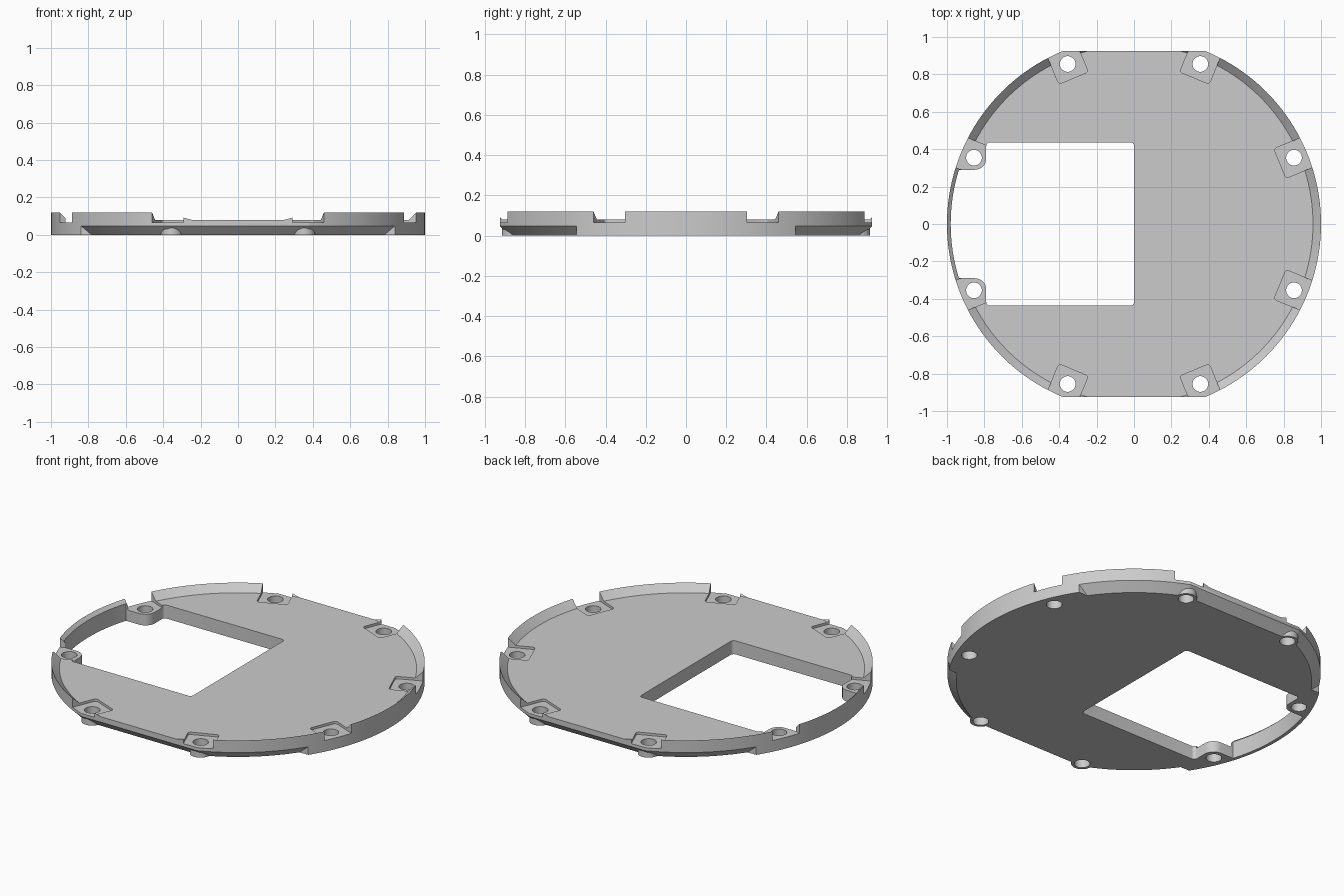
import bpy, bmesh, math
from mathutils import Vector, Matrix

if "Cube" in bpy.data.objects:
    bpy.data.objects.remove(bpy.data.objects["Cube"])

SEG = 160
HOLE_R = 0.926          # radius of the screw hole circle
ANGLES = [math.radians(22.5 + 45 * k) for k in range(8)]


def make(name, bm):
    bmesh.ops.recalc_face_normals(bm, faces=bm.faces[:])
    mesh = bpy.data.meshes.new(name)
    bm.to_mesh(mesh)
    bm.free()
    obj = bpy.data.objects.new(name, mesh)
    bpy.context.collection.objects.link(obj)
    return obj


def lathe(name, profile, closed):
    """Revolve (r, z) points; open profiles get flat caps."""
    bm = bmesh.new()
    rings = [[bm.verts.new((r * math.cos(2 * math.pi * i / SEG),
                            r * math.sin(2 * math.pi * i / SEG), z))
              for i in range(SEG)] for r, z in profile]
    pairs = list(zip(rings, rings[1:]))
    if closed:
        pairs.append((rings[-1], rings[0]))
    else:
        bm.faces.new(rings[0])
        bm.faces.new(rings[-1])
    for a, b in pairs:
        for i in range(SEG):
            j = (i + 1) % SEG
            bm.faces.new((a[i], a[j], b[j], b[i]))
    return make(name, bm)


def prism(name, pts, z0, z1, matrix=None):
    """Extrude a 2D outline from z0 to z1."""
    bm = bmesh.new()
    low = [bm.verts.new((x, y, z0)) for x, y in pts]
    top = [bm.verts.new((x, y, z1)) for x, y in pts]
    bm.faces.new(low)
    bm.faces.new(top)
    n = len(pts)
    for i in range(n):
        j = (i + 1) % n
        bm.faces.new((low[i], low[j], top[j], top[i]))
    if matrix:
        bm.transform(matrix)
    return make(name, bm)


def rounded(corners, steps=8):
    """Outline from (x, y, radius); rounded corners are right angles."""
    out = []
    n = len(corners)
    for i, (x, y, r) in enumerate(corners):
        p = Vector((x, y))
        if r == 0:
            out.append((x, y))
            continue
        u = (Vector(corners[i - 1][:2]) - p).normalized()
        v = (Vector(corners[(i + 1) % n][:2]) - p).normalized()
        for k in range(steps + 1):
            t = math.pi / 2 * k / steps
            q = p + (u + v) * r - v * r * math.cos(t) - u * r * math.sin(t)
            out.append((q.x, q.y))
    return out


def circle(x, y, r, n=40):
    return [(x + r * math.cos(2 * math.pi * i / n),
             y + r * math.sin(2 * math.pi * i / n)) for i in range(n)]


def box(x0, x1, y0, y1):
    return [(x0, y0), (x1, y0), (x1, y1), (x0, y1)]


def cut(obj, cutter):
    mod = obj.modifiers.new("cut", 'BOOLEAN')
    mod.operation = 'DIFFERENCE'
    mod.solver = 'EXACT'
    mod.object = cutter
    bpy.context.view_layer.objects.active = obj
    bpy.ops.object.modifier_apply(modifier=mod.name)
    bpy.data.objects.remove(cutter, do_unlink=True)


# Round plate with a sharp raised rim sloping down to the floor
plate = lathe("base_plate", [(1, 0), (1, 0.12), (0.957, 0.08)], False)

# Flat front and back sides
for s in (1, -1):
    cut(plate, prism("flat_cutter", box(-1.1, 1.1, s * 0.925, s * 1.2), -0.1, 0.3))

# Chamfer under the front and back, leaving round bosses at the holes
def keep_bosses(cutter):
    for a in ANGLES:
        if abs(math.sin(a)) > 0.5:
            cut(cutter, prism("boss", circle(HOLE_R * math.cos(a),
                                             HOLE_R * math.sin(a), 0.058), -0.2, 0.2))

ring = lathe("ring_cutter", [(0.942, -0.01), (1.02, 0.068), (1.02, -0.01)], True)
cut(ring, prism("side_keeper", box(-1.2, 1.2, -0.543, 0.543), -0.2, 0.2))
keep_bosses(ring)
cut(plate, ring)
for s in (1, -1):
    # the outline is (y, z) and is extruded along x
    to_x = Matrix(((0, 0, 1, 0), (1, 0, 0, 0), (0, 1, 0, 0), (0, 0, 0, 1)))
    edge = prism("edge_cutter", [(s * 0.867, -0.01), (s * 0.945, 0.068),
                                 (s * 0.945, -0.01)], -0.6, 0.6, to_x)
    keep_bosses(edge)
    cut(plate, edge)

# Window opening that steps around the two left bosses and follows the rim
a0 = math.asin(0.29 / 0.98)
arc = [(-0.98 * math.cos(a0 - 2 * a0 * i / 16),
        0.98 * math.sin(a0 - 2 * a0 * i / 16), 0) for i in range(17)]
window = ([(0, 0.437, 0.02), (-0.79, 0.437, 0.02), (-0.79, 0.29, 0.06)] + arc +
          [(-0.79, -0.29, 0.06), (-0.79, -0.437, 0.02), (0, -0.437, 0.02)])
cut(plate, prism("window_cutter", rounded(window), -0.1, 0.3))

# Recessed screw pads and through holes
pad = rounded([(0.845, -0.085, 0.015), (1.15, -0.085, 0),
               (1.15, 0.085, 0), (0.845, 0.085, 0.015)], 4)
for a in ANGLES:
    cut(plate, prism("pad_cutter", pad, 0.066, 0.3, Matrix.Rotation(a, 4, 'Z')))
    cut(plate, prism("hole_cutter", circle(HOLE_R * math.cos(a),
                                           HOLE_R * math.sin(a), 0.042), -0.1, 0.3))

# Single grey finish
grey = bpy.data.materials.new("light_grey")
grey.diffuse_color = (0.6, 0.6, 0.6, 1)
grey.use_nodes = True
grey.node_tree.nodes["Principled BSDF"].inputs["Base Color"].default_value = grey.diffuse_color
plate.data.materials.clear()
plate.data.materials.append(grey)
for f in plate.data.polygons:
    f.material_index = 0

bpy.ops.object.select_all(action='DESELECT')
plate.select_set(True)
bpy.context.view_layer.objects.active = plate
bpy.ops.object.shade_smooth_by_angle(angle=math.radians(25))
